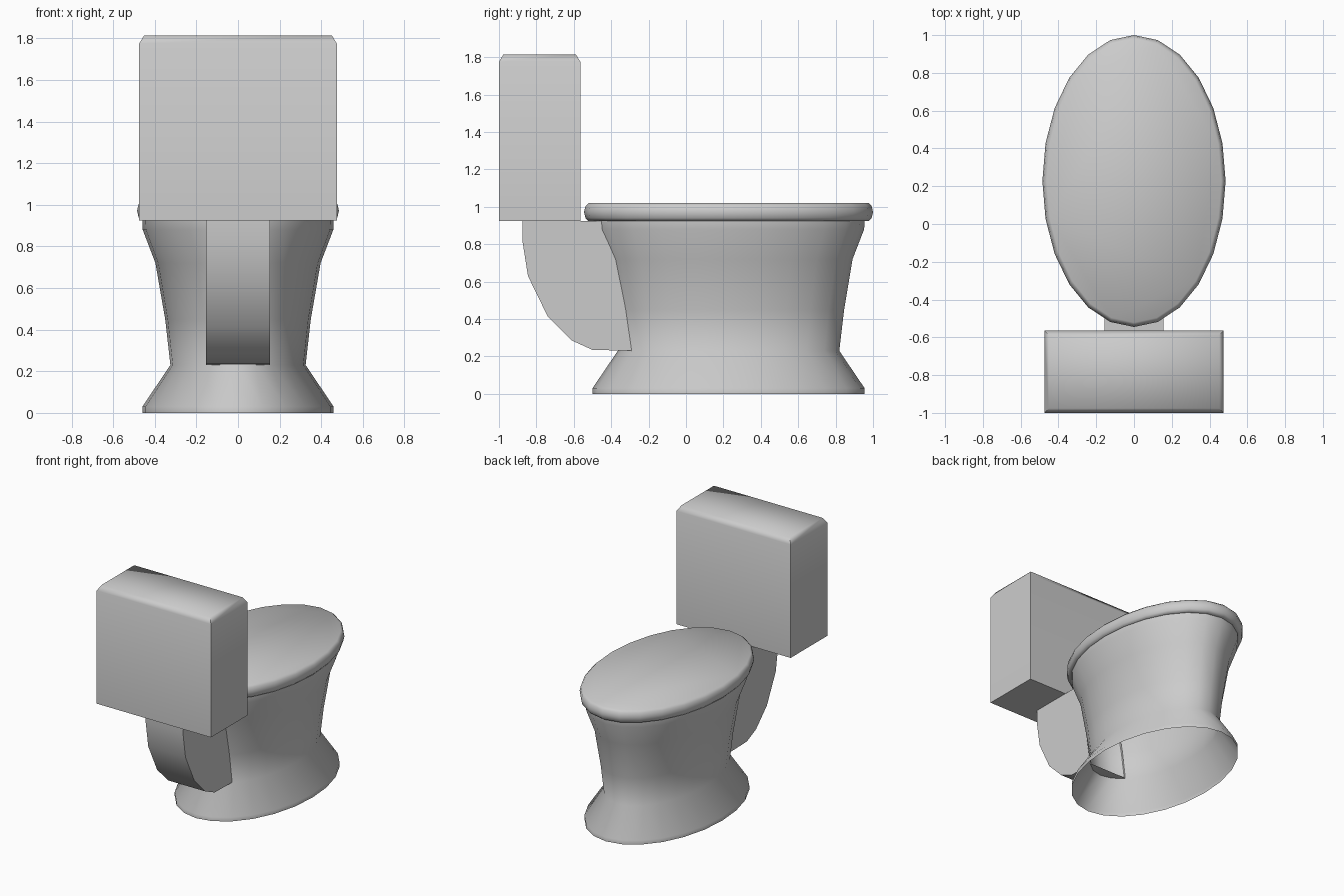
import bpy, bmesh
from math import sin, cos, pi, radians

if "Cube" in bpy.data.objects:
    bpy.data.objects.remove(bpy.data.objects["Cube"])

CY = 0.2275   # centre of the oval bowl along y
SIDES = 24


def finish(name, bm, angle=35):
    bmesh.ops.recalc_face_normals(bm, faces=bm.faces)
    me = bpy.data.meshes.new(name)
    bm.to_mesh(me)
    bm.free()
    ob = bpy.data.objects.new(name, me)
    bpy.context.collection.objects.link(ob)
    bpy.ops.object.select_all(action='DESELECT')
    ob.select_set(True)
    bpy.context.view_layer.objects.active = ob
    bpy.ops.object.shade_smooth_by_angle(angle=radians(angle))
    return ob


def oval_loft(name, profile, cap_top, angle):
    """Stack of ovals given as (half width, half length, height)."""
    bm = bmesh.new()
    rings = []
    for a, b, z in profile:
        rings.append([bm.verts.new((a * sin(2 * pi * i / SIDES),
                                    CY + b * cos(2 * pi * i / SIDES), z))
                      for i in range(SIDES)])
    for r, s in zip(rings, rings[1:]):
        for i in range(SIDES):
            j = (i + 1) % SIDES
            bm.faces.new((r[i], r[j], s[j], s[i]))
    if cap_top:
        bm.faces.new(rings[-1])
    return finish(name, bm, angle)


# Bowl with flared foot, open underneath
oval_loft("bowl", [(0.46, 0.7275, 0), (0.46, 0.7275, 0.03), (0.325, 0.592, 0.23),
                   (0.35, 0.618, 0.45), (0.397, 0.663, 0.72),
                   (0.458, 0.725, 0.88), (0.46, 0.7275, 0.925)], False, 60)

# Rounded seat lid
oval_loft("seat_lid", [(0.46, 0.7275, 0.925), (0.464, 0.750, 0.925), (0.478, 0.765, 0.94),
                       (0.485, 0.7725, 0.972), (0.478, 0.765, 1.004),
                       (0.462, 0.749, 1.02)], True, 60)

# Curved outlet pipe: side outline extruded across x
outline = [(-0.43, 0.925), (-0.875, 0.925), (-0.875, 0.82), (-0.845, 0.63),
           (-0.74, 0.415), (-0.61, 0.285), (-0.50, 0.235), (-0.28, 0.23),
           (-0.31, 0.45), (-0.36, 0.72)]
bm = bmesh.new()
face = bm.faces.new([bm.verts.new((-0.155, y, z)) for y, z in outline])
ext = bmesh.ops.extrude_face_region(bm, geom=[face])
bmesh.ops.translate(bm, vec=(0.31, 0, 0),
                    verts=[v for v in ext["geom"] if isinstance(v, bmesh.types.BMVert)])
# the end inside the bowl and the top stay open
bm.normal_update()
bmesh.ops.delete(bm, geom=[f for f in bm.faces if f.normal.length and
                           abs(f.normal.x) < 0.5 and f.calc_center_median().y > -0.38
                           and f.calc_center_median().z > 0.3], context='FACES_ONLY')
finish("outlet_pipe", bm, 40)

# Water tank with a chamfered top
bm = bmesh.new()
levels = []
for z, d in ((0.925, 0), (1.775, 0), (1.815, 0.024)):
    x, y0, y1 = 0.475 - d, -1 + d, -0.565 - d
    levels.append([bm.verts.new((px, py, z))
                   for px, py in ((-x, y0), (x, y0), (x, y1), (-x, y1))])
for r, s in zip(levels, levels[1:]):
    for i in range(4):
        j = (i + 1) % 4
        bm.faces.new((r[i], r[j], s[j], s[i]))
bm.faces.new(levels[0])
bm.faces.new(levels[-1])
finish("water_tank", bm, 62)
